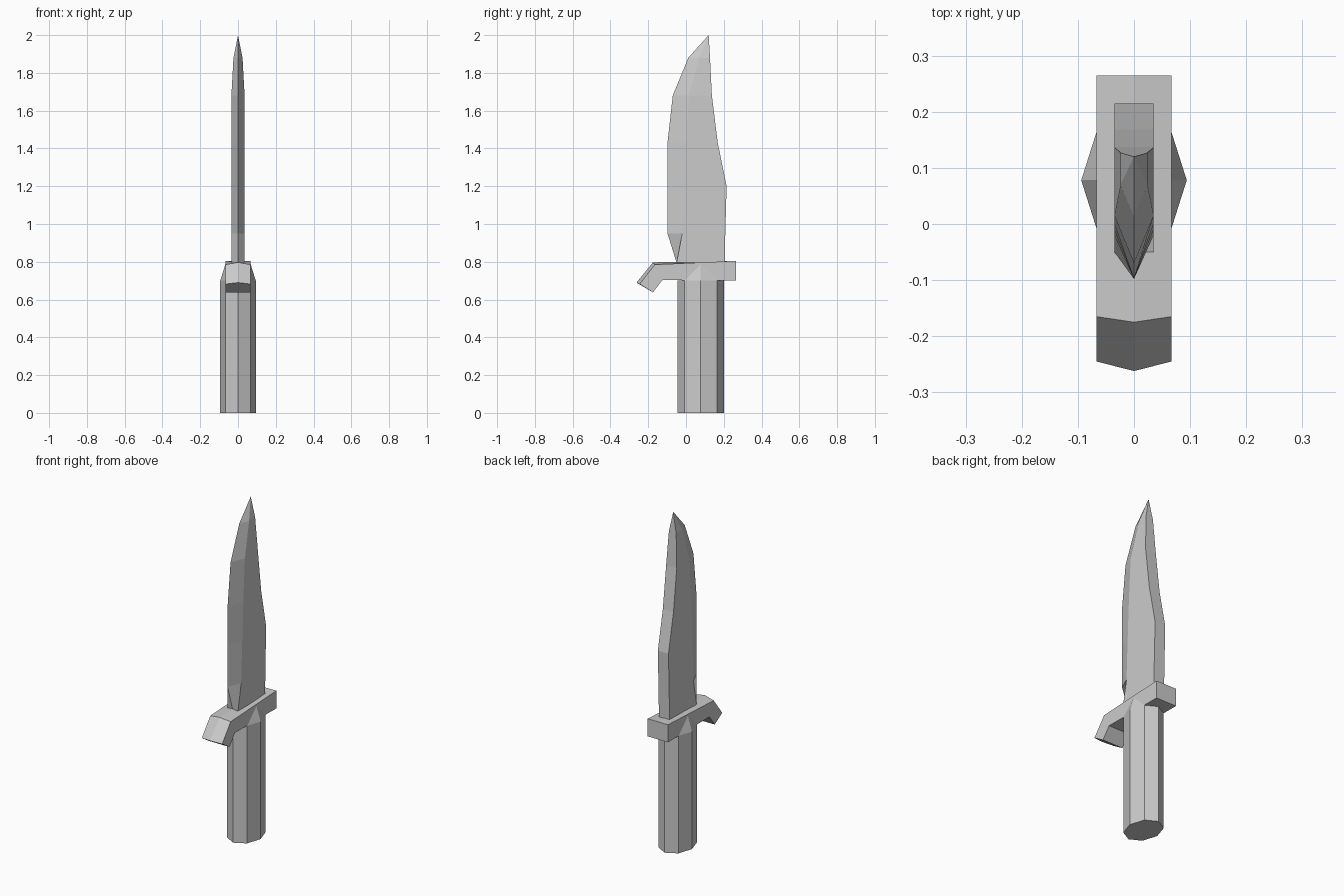
import bpy, math

if "Cube" in bpy.data.objects:
    bpy.data.objects.remove(bpy.data.objects["Cube"])


def make(name, verts, faces):
    me = bpy.data.meshes.new(name)
    me.from_pydata(verts, [], faces)
    me.validate()
    ob = bpy.data.objects.new(name, me)
    bpy.context.collection.objects.link(ob)
    # consistent outward normals
    import bmesh
    bm = bmesh.new()
    bm.from_mesh(me)
    bmesh.ops.remove_doubles(bm, verts=bm.verts, dist=1e-5)
    bmesh.ops.recalc_face_normals(bm, faces=bm.faces)
    bm.to_mesh(me)
    bm.free()
    return ob


def loft(rings, cap_start=True, cap_end=True):
    """Join equal-length closed rings with quads."""
    n = len(rings[0])
    verts = [v for r in rings for v in r]
    faces = []
    for k in range(len(rings) - 1):
        for i in range(n):
            j = (i + 1) % n
            faces.append((k * n + i, k * n + j, (k + 1) * n + j, (k + 1) * n + i))
    if cap_start:
        faces.append(tuple(reversed(range(n))))
    if cap_end:
        faces.append(tuple(range((len(rings) - 1) * n, len(rings) * n)))
    return verts, faces


# Handle: octagonal grip, with a small pointed flare up each side of the guard
CY = 0.078
rings = [[(0.094 * math.cos(i * math.pi / 4), CY + 0.123 * math.sin(i * math.pi / 4), z)
          for i in range(8)] for z in (0, 0.7)]
verts, faces = loft(rings, cap_end=False)
for side, mid in ((1, 8), (-1, 12)):
    tip = len(verts)
    verts.append((side * 0.067, CY, 0.787))
    before, after = 8 + (mid - 9) % 8, 8 + (mid - 7) % 8
    faces += [(before, mid, tip), (mid, after, tip)]
make("handle", verts, faces)

# Guard: bent crossbar with a slight ridge along its middle
side_profile = [(0.265, 0.7), (0.265, 0.805), (-0.165, 0.785),
                (-0.245, 0.682), (-0.175, 0.638), (-0.125, 0.703)]
ridge_profile = [(0.265, 0.7), (0.265, 0.805), (-0.175, 0.797),
                 (-0.262, 0.69), (-0.175, 0.638), (-0.125, 0.703)]
make("guard", *loft([[(x, y, z) for y, z in p] for x, p in
                     ((-0.067, side_profile), (0, ridge_profile), (0.067, side_profile))]))

# Blade: z, cutting edge y, bevel y, spine y, half thickness
levels = [(0.795, -0.05, -0.05, 0.205, 0.035),
          (0.95, -0.098, -0.02, 0.208, 0.035),
          (1.2, -0.098, -0.01, 0.215, 0.035),
          (1.43, -0.098, 0.0, 0.168, 0.035),
          (1.68, -0.07, 0.015, 0.137, 0.035),
          (1.88, 0.012, 0.07, 0.127, 0.024),
          (2.0, 0.12, 0.12, 0.12, 0.0)]
make("blade", *loft([[(0, e, z), (w, b, z), (w, s, z), (-w, s, z), (-w, b, z)]
                     for z, e, b, s, w in levels], cap_end=False))
